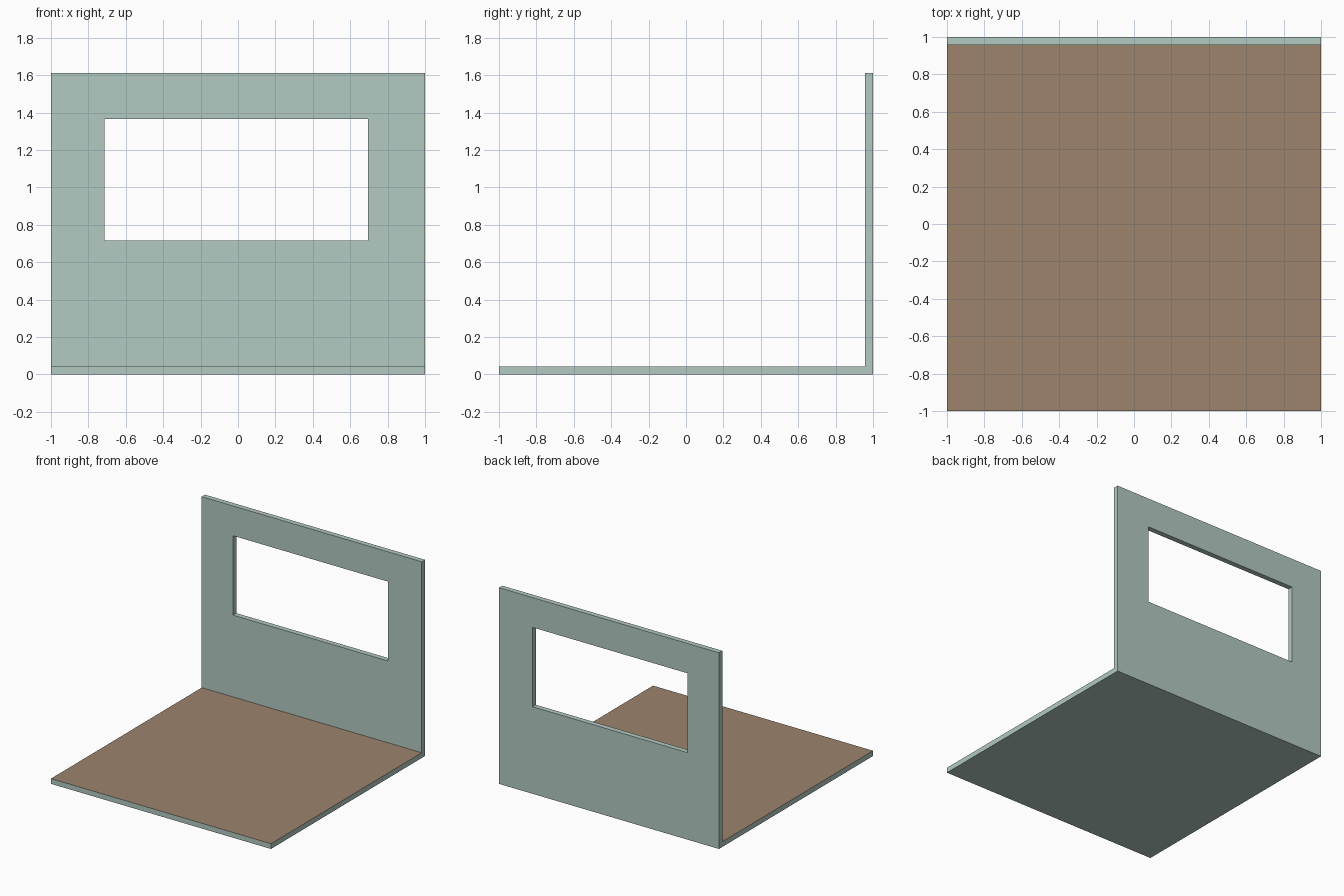
import bpy, bmesh
from mathutils import Vector

if "Cube" in bpy.data.objects:
    bpy.data.objects.remove(bpy.data.objects["Cube"])

THICK = 0.043
HEIGHT = 1.612


def material(name, rgb):
    m = bpy.data.materials.new(name)
    m.diffuse_color = (*rgb, 1.0)
    m.use_nodes = True
    m.node_tree.nodes["Principled BSDF"].inputs["Base Color"].default_value = m.diffuse_color
    return m


def extrude_profile(name, profile, x0, x1):
    """Extrude a closed (y, z) outline along x."""
    bm = bmesh.new()
    face = bm.faces.new([bm.verts.new((x0, y, z)) for y, z in profile])
    out = bmesh.ops.extrude_face_region(bm, geom=[face])
    moved = [v for v in out["geom"] if isinstance(v, bmesh.types.BMVert)]
    bmesh.ops.translate(bm, verts=moved, vec=Vector((x1 - x0, 0, 0)))
    bmesh.ops.recalc_face_normals(bm, faces=bm.faces)
    mesh = bpy.data.meshes.new(name)
    bm.to_mesh(mesh)
    bm.free()
    obj = bpy.data.objects.new(name, mesh)
    bpy.context.collection.objects.link(obj)
    return obj


# Floor slab and back wall as one L-shaped shell
inner = 1 - THICK
room = extrude_profile("floor_and_back_wall", [
    (-1, 0), (1, 0), (1, HEIGHT), (inner, HEIGHT), (inner, THICK), (-1, THICK)], -1, 1)
room.data.materials.append(material("pale_green_wall", (0.45, 0.585, 0.54)))
room.data.materials.append(material("brown_floor", (0.335, 0.227, 0.150)))

# Brown floor covering: the upward face at floor level
for p in room.data.polygons:
    if p.normal.z > 0.9 and p.center.z < 0.1:
        p.material_index = 1

# Window opening
cutter = extrude_profile("window_cutter", [
    (0.8, 0.715), (1.2, 0.715), (1.2, 1.367), (0.8, 1.367)], -0.715, 0.695)
cutter.data.materials.append(room.data.materials[0])
cutter.hide_render = True
mod = room.modifiers.new("window_opening", "BOOLEAN")
mod.operation = "DIFFERENCE"
mod.solver = "EXACT"
mod.object = cutter
bpy.context.view_layer.objects.active = room
bpy.ops.object.modifier_apply(modifier=mod.name)
bpy.data.objects.remove(cutter)
